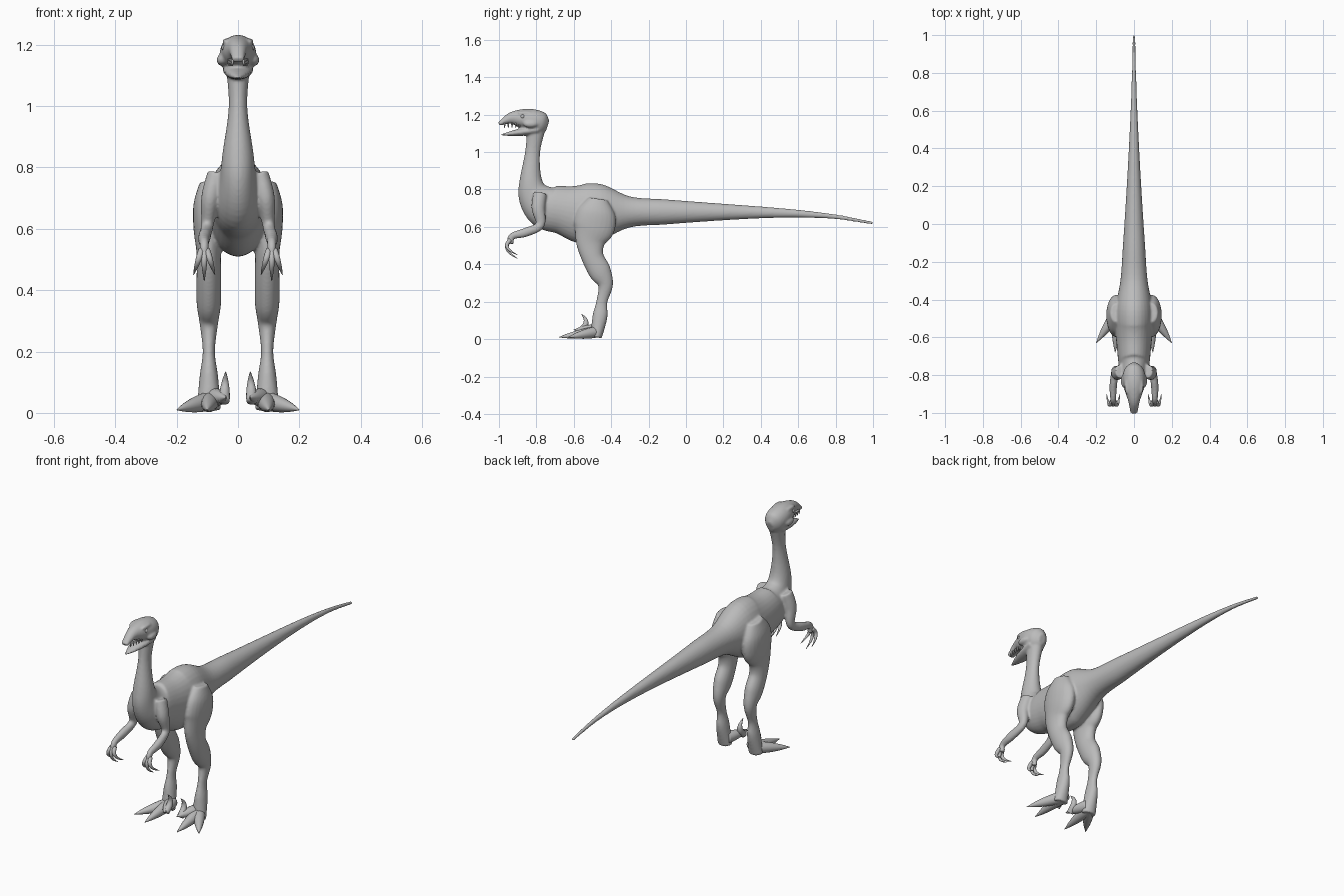
import bpy, bmesh
from mathutils import Vector, Matrix
from math import sin, cos, pi

if "Cube" in bpy.data.objects:
    bpy.data.objects.remove(bpy.data.objects["Cube"])

skin = bpy.data.materials.new("grey_skin")
skin.use_nodes = True
GREY = (0.5, 0.5, 0.5, 1)
skin.diffuse_color = GREY
skin.node_tree.nodes["Principled BSDF"].inputs["Base Color"].default_value = GREY


def spline(rows, steps):
    """Smoothly interpolate rows of x, y, z, half width, half depth."""
    points = [rows[0], *rows, rows[-1]]
    smooth = []
    for before, start, end, after in zip(points, points[1:], points[2:], points[3:]):
        for i in range(steps):
            t = i / steps
            smooth.append([q + t / 2 * (r - p + t * (2 * p - 5 * q + 4 * r - s
                           + t * (3 * (q - r) + s - p)))
                           for p, q, r, s in zip(before, start, end, after)])
    return smooth + [list(rows[-1])]


def loft(bm, rows, paired=False, sides=24, steps=6):
    """Skin elliptical rings along a path, optionally on both sides."""
    path = spline(rows, steps)
    for sign in ((1, -1) if paired else (1,)):
        rings = []
        for i, (x, y, z, width, depth) in enumerate(path):
            before, after = path[max(i - 1, 0)], path[min(i + 1, len(path) - 1)]
            along = (Vector(after[:3]) - Vector(before[:3])).normalized()
            side = Vector((1, 0, 0))
            side = (side - along * side.dot(along)).normalized()
            up = along.cross(side)
            ring = []
            for k in range(sides):
                angle = 2 * pi * k / sides
                point = Vector((x, y, z)) + side * width * cos(angle) + up * depth * sin(angle)
                ring.append(bm.verts.new((point.x * sign, point.y, point.z)))
            rings.append(ring)
        faces = [bm.faces.new(rings[0]), bm.faces.new(rings[-1])]
        for ring, following in zip(rings, rings[1:]):
            for k in range(sides):
                n = (k + 1) % sides
                faces.append(bm.faces.new((ring[k], ring[n], following[n], following[k])))
        bmesh.ops.recalc_face_normals(bm, faces=faces)


def in_plane(x, rows):
    """Place rows of y, z, half width, half depth at one x."""
    return [(x, *row) for row in rows]


def taper(bm, start, end, radius, bow=(0, 0, 0), flat=1, paired=True):
    """Bowed shape narrowing to a point, for jaw, digits, claws and teeth."""
    start, end, bow = Vector(start), Vector(end), Vector(bow)
    rows = []
    for i in range(5):
        t = i / 4
        centre = start.lerp(end, t) + bow * 4 * t * (1 - t)
        r = radius * (1 - t * t) + 0.001
        rows.append((*centre, r, r * flat))
    loft(bm, rows, paired, sides=14, steps=4)


def ball(bm, centre, radii):
    """Mirrored pair of ellipsoids."""
    for sign in (1, -1):
        place = Matrix.Translation((centre[0] * sign, *centre[1:]))
        bmesh.ops.create_uvsphere(bm, u_segments=20, v_segments=12, radius=1,
                                  matrix=place @ Matrix.Diagonal((*radii, 1)))


def finish(name, bm):
    mesh = bpy.data.meshes.new(name)
    bm.to_mesh(mesh)
    bm.free()
    mesh.materials.append(skin)
    mesh.shade_smooth()
    ob = bpy.data.objects.new(name, mesh)
    bpy.context.collection.objects.link(ob)
    return ob


body = bmesh.new()

# Tail shrinks by a power curve and droops at its tip, then trunk and neck
tail = []
for i in range(8):
    t = 1 - i / 7
    width = 0.007 + 0.065 * (1 - t) ** 1.5
    tail.append((1.3 * t - 0.3, 0.68 - 0.06 * t ** 5, width, width * 1.15))
trunk = [(-.45, .68, .1, .15), (-.55, .67, .1, .16), (-.66, .69, .09, .13),
         (-.75, .71, .08, .12), (-.81, .77, .06, .09), (-.83, .85, .05, .06),
         (-.82, 1, .03, .04), (-.8, 1.13, .04, .05)]
loft(body, in_plane(0, tail + trunk), sides=32)

# Skull and upper jaw
skull = [(-.74, 1.14, .02, .03), (-.77, 1.15, .05, .06), (-.82, 1.17, .06, .06),
         (-.88, 1.18, .05, .05), (-.94, 1.18, .03, .03), (-1, 1.15, .02, .01)]
loft(body, in_plane(0, skull))

# Lower jaw, brows and cheeks
taper(body, (0, -.79, 1.12), (0, -1, 1.09), .05, flat=.5, paired=False)
ball(body, (.04, -.86, 1.21), (.01, .04, .01))
ball(body, (.05, -.83, 1.15), (.02, .04, .02))

# Legs, from hip to heel
leg = [(-.47, .75, .03, .05), (-.48, .68, .05, .1), (-.49, .6, .05, .11),
       (-.51, .52, .04, .08), (-.5, .44, .04, .06), (-.46, .36, .04, .06),
       (-.43, .29, .03, .04), (-.45, .2, .02, .03), (-.46, .12, .03, .04),
       (-.48, .01, .04, .03)]
loft(body, in_plane(.095, leg), paired=True)

# Arms, from shoulder to palm
arm = [(.07, -.78, .78, .03), (.09, -.79, .7, .03), (.1, -.78, .61, .02),
       (.11, -.86, .57, .02), (.11, -.93, .55, .015), (.11, -.94, .51, .015)]
loft(body, [(*row, row[-1] * 1.2) for row in arm], paired=True)

# Fuse the overlapping limbs into one skin
body = finish("body", body)
fuse = body.modifiers.new("fuse", "REMESH")
fuse.mode = "VOXEL"
fuse.voxel_size = 0.006
fuse.use_smooth_shade = True
relax = body.modifiers.new("relax", "SMOOTH")
relax.iterations = 5

# Outer and middle toes, ending in ground claws
toes = bmesh.new()
ankle = (.09, -.47, .04)
taper(toes, ankle, (.2, -.63, .01), .03)
taper(toes, ankle, (.1, -.68, .01), .03)
finish("toes", toes)

# Inner toe pad with a raised hooked claw
hooks = bmesh.new()
taper(hooks, (.08, -.47, .05), (.04, -.6, .05), .03)
taper(hooks, (.045, -.57, .04), (.04, -.56, .135), .017, bow=(0, .03, 0))
finish("hooked_claws", hooks)

# Fingers, each curling back into a claw
fingers = bmesh.new()
for spread, tip in ((.035, .45), (0, .43), (-.035, .45)):
    taper(fingers, (.11 + spread / 4, -.94, .53), (.11 + spread, -.9, tip), .01,
          bow=(0, -.035, 0))
finish("fingers", fingers)

# Eyes
eyes = bmesh.new()
ball(eyes, (.042, -.873, 1.19), (.012, .012, .012))
finish("eyes", eyes)

# Teeth along the upper jaw
teeth = bmesh.new()
for i in range(5):
    x, y = .018 + i * .003, -.97 + i * .02
    taper(teeth, (x, y, 1.155), (x, y, 1.13), .004)
finish("teeth", teeth)
